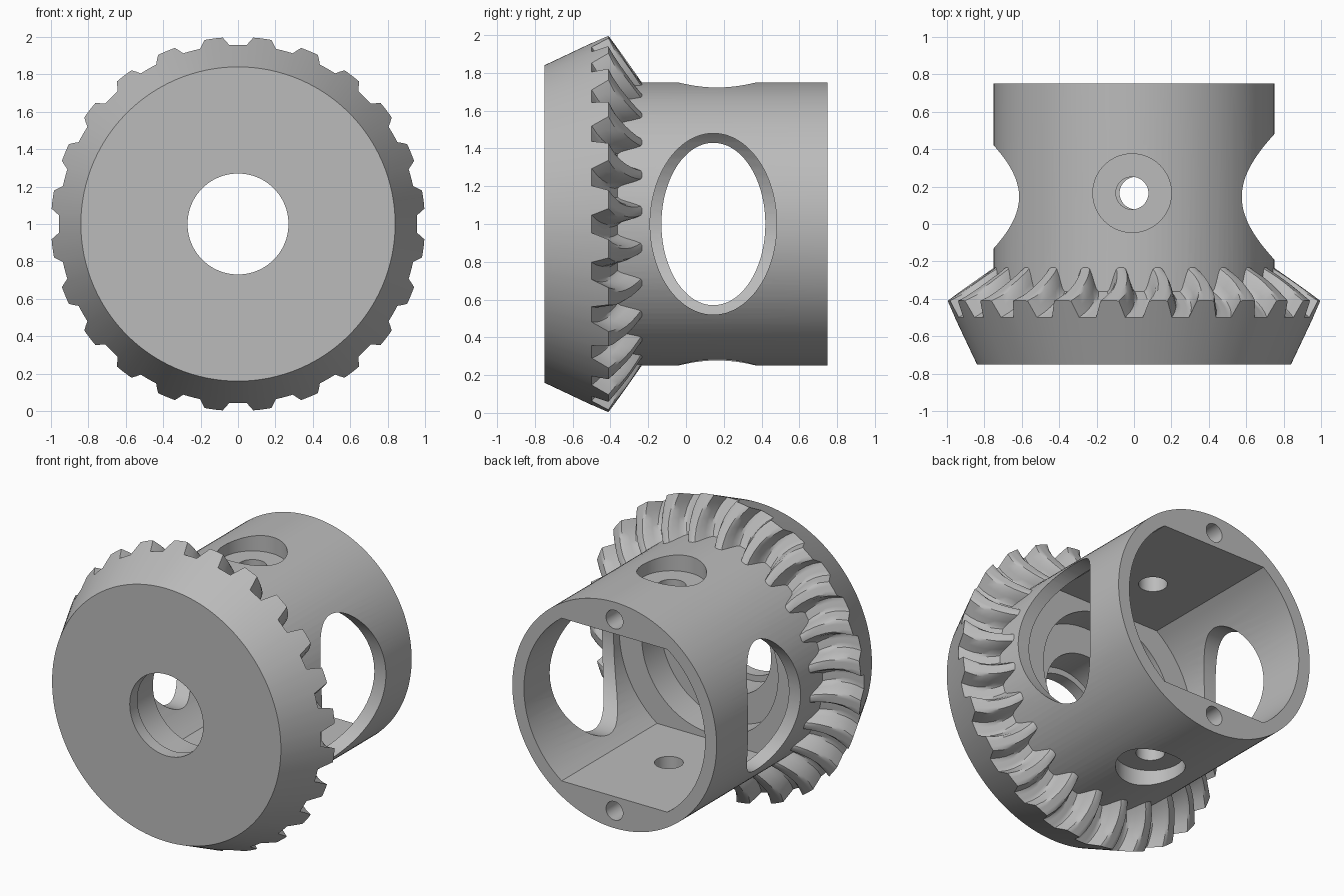
import bpy, bmesh, math
from mathutils import Matrix, Vector

cube = bpy.data.objects.get("Cube")
if cube:
    bpy.data.objects.remove(cube, do_unlink=True)

TEETH = 24
STEPS = 16          # samples around one tooth
SECTIONS = 6        # samples along one tooth
AXIS_Z = 1.0

steel = bpy.data.materials.new("machined_grey")
steel.use_nodes = True
GREY = (0.5, 0.5, 0.5, 1)
steel.diffuse_color = GREY
steel.node_tree.nodes["Principled BSDF"].inputs["Base Color"].default_value = GREY


def make_object(name, bm):
    bmesh.ops.recalc_face_normals(bm, faces=bm.faces[:])
    mesh = bpy.data.meshes.new(name)
    bm.to_mesh(mesh)
    bm.free()
    mesh.materials.append(steel)
    ob = bpy.data.objects.new(name, mesh)
    bpy.context.collection.objects.link(ob)
    return ob


def loft(name, rings):
    """Closed solid skinned through rings of equal point count."""
    bm = bmesh.new()
    loops = [[bm.verts.new(p) for p in ring] for ring in rings]
    for a, b in zip(loops, loops[1:]):
        n = len(a)
        for i in range(n):
            j = (i + 1) % n
            bm.faces.new((a[i], a[j], b[j], b[i]))
    bm.faces.new(loops[0])
    bm.faces.new(loops[-1])
    return make_object(name, bm)


def rod(name, axis, start, end, centre, ru, rv=None, n=96):
    """Round or oval rod along x, y or z; centre gives the other two coordinates."""
    rv = rv or ru
    rings = []
    for d in (start, end):
        ring = []
        for i in range(n):
            a = math.tau * i / n
            p = [centre[0] + ru * math.cos(a), centre[1] + rv * math.sin(a)]
            p.insert("xyz".index(axis), d)
            ring.append(p)
        rings.append(ring)
    return loft(name, rings)


def smoothstep(lo, hi, v):
    t = min(1, max(0, (v - lo) / (hi - lo)))
    return t * t * (3 - 2 * t)


# Bevel gear: plain rings in front, toothed rings behind
def plain_ring(r, y):
    n = TEETH * STEPS
    return [(r * math.cos(math.tau * i / n), y, AXIS_Z + r * math.sin(math.tau * i / n))
            for i in range(n)]


def tooth_ring(t):
    tip = Vector((1.0, -0.41)).lerp(Vector((0.74, -0.226)), t)
    root = Vector((0.958, -0.5)).lerp(Vector((0.74, -0.355)), t)
    sweep = math.radians(-2 * t - 8 * t * (1 - t))
    ring = []
    for i in range(TEETH * STEPS):
        phase = i / STEPS
        gap = abs(phase - round(phase))
        h = smoothstep(0.18 - 0.06 * t, 0.32 + 0.1 * t, gap)
        r, y = root.lerp(tip, h)
        a = math.tau * phase / TEETH + sweep
        ring.append((r * math.cos(a), y, AXIS_Z + r * math.sin(a)))
    return ring


rings = [plain_ring(0.84, -0.75)]
rings += [tooth_ring(k / SECTIONS) for k in range(SECTIONS + 1)]
rings.append(plain_ring(0.6, -0.3))
gear = loft("bevel_gear_housing", rings)

# Barrel joined to the gear
barrel = rod("barrel", "y", -0.45, 0.75, (0, AXIS_Z), 0.75, n=128)


# Chamber with round sides and flat top and bottom
def chamber_ring(y, r=0.665, flat=0.54, n=24):
    side = math.asin(flat / r)
    ring = []
    for base in (0, math.pi):
        for i in range(n + 1):
            a = base - side + 2 * side * i / n
            ring.append((r * math.cos(a), y, AXIS_Z + r * math.sin(a)))
    return ring


cutters = [
    loft("chamber_cutter", [chamber_ring(-0.25), chamber_ring(0.9)]),
    rod("shaft_bore_cutter", "y", -0.9, 0, (0, AXIS_Z), 0.27),
    rod("shaft_relief_cutter", "y", -0.67, -0.1, (0, AXIS_Z), 0.31),
    rod("thrust_recess_cutter", "y", -0.45, -0.12, (0, AXIS_Z), 0.5),
    rod("left_window_cutter", "x", 0.05, 1, (0.145, AXIS_Z), 0.335, 0.48),
    rod("right_window_cutter", "x", -1, -0.05, (0.145, AXIS_Z), 0.275, 0.43),
]
# Cross pin holes and back screw holes, top and bottom
for side, label in ((1, "top"), (-1, "bottom")):
    x = -0.01 * side
    cutters += [
        rod(label + "_pin_cutter", "z", AXIS_Z + side * 0.3, AXIS_Z + side * 0.9,
            (x, 0.165), 0.087, n=48),
        rod(label + "_pin_seat_cutter", "z", AXIS_Z + side * 0.64, AXIS_Z + side * 0.9,
            (x, 0.165), 0.21),
        rod(label + "_screw_cutter", "y", 0.45, 0.9,
            (0, AXIS_Z + side * 0.635), 0.062, n=32),
    ]

# Join the barrel, then cut every opening
bpy.ops.object.select_all(action="DESELECT")
bpy.context.view_layer.objects.active = gear
gear.select_set(True)
for tool in [barrel] + cutters:
    tool.hide_render = True
    mod = gear.modifiers.new(tool.name, "BOOLEAN")
    mod.operation = "UNION" if tool is barrel else "DIFFERENCE"
    mod.solver = "EXACT"
    mod.object = tool
    bpy.ops.object.modifier_apply(modifier=mod.name)
    bpy.data.objects.remove(tool, do_unlink=True)

bpy.ops.object.shade_smooth_by_angle(angle=math.radians(30))
